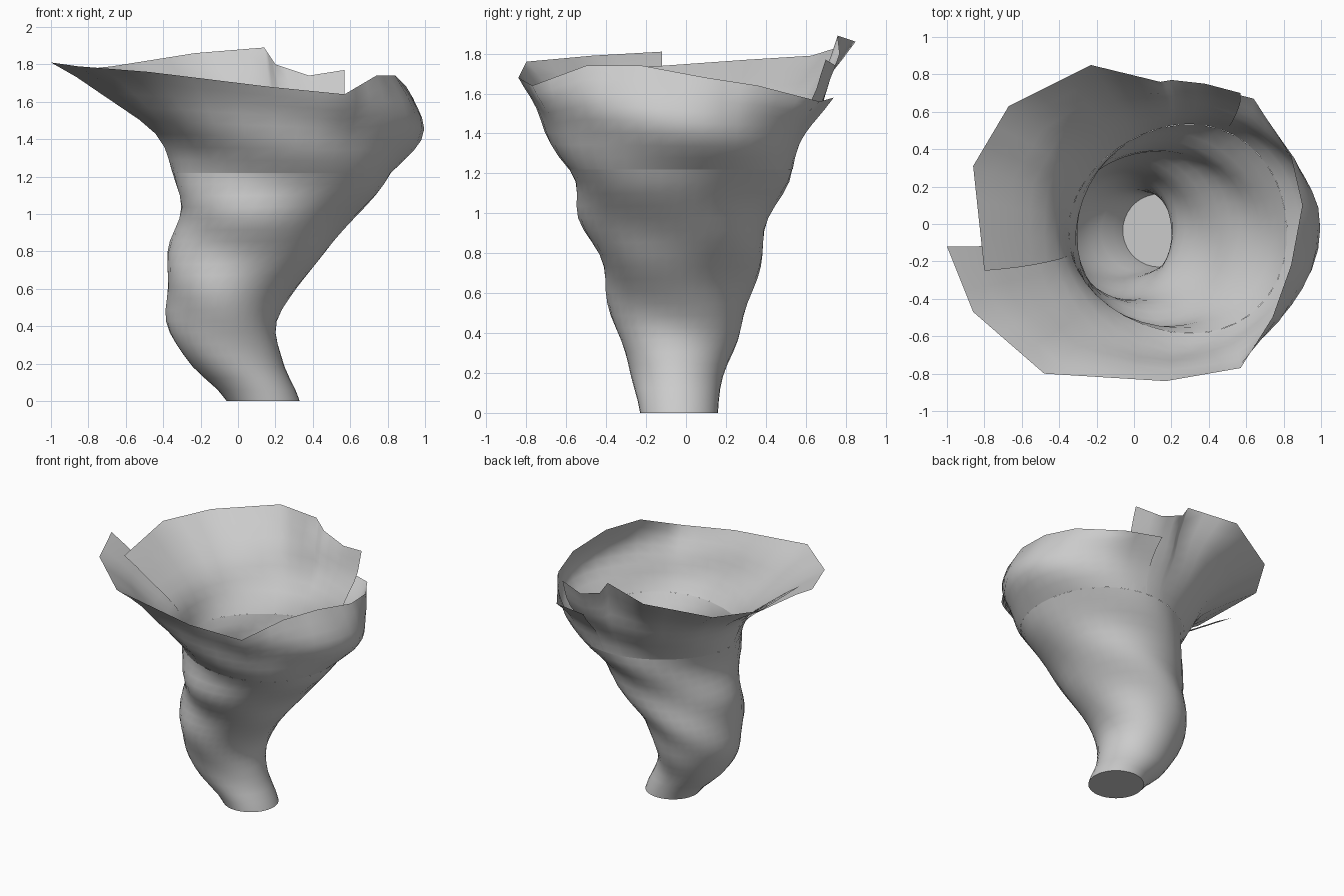
import bpy, math
from mathutils import Vector

if "Cube" in bpy.data.objects:
    bpy.data.objects.remove(bpy.data.objects["Cube"])

# Funnel profile: height, left x, right x, front y, back y
PROFILE = [
    (0.00, -0.06, 0.33, -0.23, 0.16),
    (0.20, -0.26, 0.24, -0.28, 0.19),
    (0.40, -0.37, 0.21, -0.34, 0.27),
    (0.60, -0.385, 0.30, -0.40, 0.33),
    (0.80, -0.365, 0.48, -0.44, 0.38),
    (1.00, -0.32, 0.63, -0.54, 0.43),
    (1.20, -0.33, 0.82, -0.58, 0.52),
    (1.40, -0.38, 0.93, -0.69, 0.58),
]
JOIN = 1.22     # height where the torn rim sheets take over


def section(z):
    """Smoothly interpolated centre and radii of the funnel at height z."""
    i = min(max(int(z / 0.2), 0), len(PROFILE) - 2)
    t = z / 0.2 - i
    p = [PROFILE[min(max(i + k, 0), len(PROFILE) - 1)] for k in (-1, 0, 1, 2)]
    l, r, f, b = [0.5 * (2 * q1 + (q2 - q0) * t + (2 * q0 - 5 * q1 + 4 * q2 - q3) * t * t
                         + (3 * q1 - q0 - 3 * q2 + q3) * t ** 3)
                  for q0, q1, q2, q3 in list(zip(*p))[1:]]
    return (l + r) / 2, (f + b) / 2, (r - l) / 2, (b - f) / 2


def ripple(a, z):
    """Spiral grooves winding down the funnel."""
    return 0.03 * min(1, z / 0.4) * -math.cos(3 * (a - math.pi) + 2 * math.pi * (z - 1.03) / 0.42)


def wall(a, z, k=1.0):
    cx, cy, rx, ry = section(z)
    return Vector((cx + rx * k * math.cos(a), cy + ry * k * math.sin(a), z))


def make_sheet(name, rows, closed=False, cap=False):
    n = len(rows[0])
    verts = [v for row in rows for v in row]
    faces = [(j * n + i, j * n + (i + 1) % n, (j + 1) * n + (i + 1) % n, (j + 1) * n + i)
             for j in range(len(rows) - 1) for i in range(n if closed else n - 1)]
    if cap:
        faces.append(tuple(reversed(range(n))))
    me = bpy.data.meshes.new(name)
    me.from_pydata(verts, [], faces)
    ob = bpy.data.objects.new(name, me)
    bpy.context.collection.objects.link(ob)
    bpy.ops.object.select_all(action='DESELECT')
    ob.select_set(True)
    bpy.context.view_layer.objects.active = ob
    bpy.ops.object.shade_smooth_by_angle(angle=math.radians(50))
    return ob


def rim_sheet(name, rim, steps=8, sub=3):
    """Flaring sheet that leaves the funnel smoothly and ends in a ragged rim."""
    pts = [Vector(p).lerp(Vector(q), k / sub) for p, q in zip(rim, rim[1:]) for k in range(sub)]
    pts.append(Vector(rim[-1]))
    cx, cy, rx, ry = section(JOIN)
    rows = [[] for _ in range(steps + 1)]
    for p in pts:
        a = math.atan2((p.y - cy) / ry, (p.x - cx) / rx)
        base = wall(a, JOIN)
        rise = 0.27 - 0.04 * max(0, math.cos(a))
        ctrl = base + (wall(a, JOIN + 0.16) - base) * (rise / 0.16)
        # the right side bellies out before turning in
        ctrl.x += 0.14 * max(0, math.cos(a)) ** 2
        ctrl.y += 0.04 * max(0, math.sin(a))
        for j, row in enumerate(rows):
            t = j / steps
            v = base * (1 - t) ** 2 + ctrl * 2 * t * (1 - t) + p * t * t
            k = 1 + ripple(a, v.z) * (1 - t * t)
            row.append(Vector((cx + (v.x - cx) * k, cy + (v.y - cy) * k, v.z)))
    return make_sheet(name, rows)


# Twisting funnel with a closed foot
SEG, RINGS = 36, 20
make_sheet("funnel_body",
           [[wall(a, z, 1 + ripple(a, z)) for a in (2 * math.pi * i / SEG for i in range(SEG))]
            for z in (JOIN * j / RINGS for j in range(RINGS + 1))], closed=True, cap=True)

# Outer rim sheet: from the left tip, round the front and up the right side to the back
rim_sheet("outer_rim", [
    (-1.00, -0.12, 1.81), (-0.86, -0.47, 1.79), (-0.48, -0.80, 1.76), (0.17, -0.84, 1.68),
    (0.57, -0.77, 1.64), (0.74, -0.50, 1.74), (0.84, -0.22, 1.74), (0.90, 0.10, 1.68),
    (0.84, 0.36, 1.64), (0.64, 0.67, 1.56), (0.36, 0.74, 1.58)])

# Inner rim sheet: from the back right, round the back to the left
rim_sheet("inner_rim", [
    (0.57, 0.70, 1.77), (0.38, 0.75, 1.74), (0.20, 0.77, 1.80), (0.14, 0.76, 1.89),
    (-0.23, 0.85, 1.86), (-0.67, 0.63, 1.79), (-0.86, 0.31, 1.77), (-0.80, -0.25, 1.73)])
